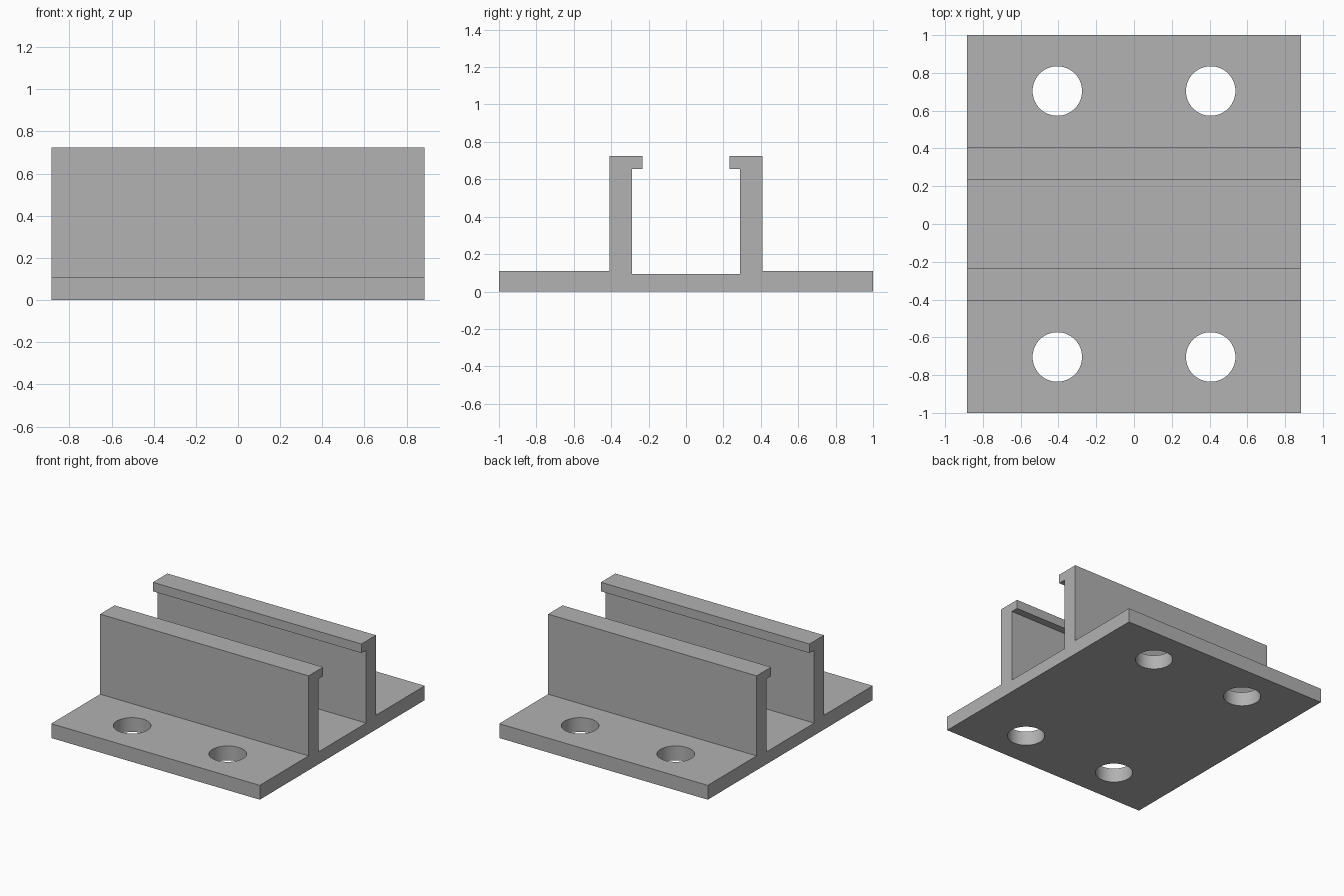
import bpy, bmesh, math
from mathutils import Matrix

cube = bpy.data.objects.get("Cube")
if cube:
    bpy.data.objects.remove(cube, do_unlink=True)

# Single grey material
grey = bpy.data.materials.new("plain grey")
grey.use_nodes = True
colour = (0.445, 0.445, 0.445, 1)
grey.diffuse_color = colour
grey.node_tree.nodes["Principled BSDF"].inputs["Base Color"].default_value = colour

HALF_LENGTH = 0.885


def make_object(name, bm):
    bmesh.ops.recalc_face_normals(bm, faces=bm.faces)
    mesh = bpy.data.meshes.new(name)
    bm.to_mesh(mesh)
    bm.free()
    mesh.materials.append(grey)
    obj = bpy.data.objects.new(name, mesh)
    bpy.context.collection.objects.link(obj)
    return obj


# Rail bracket: mirrored half section (y, z) extruded along x
half = [(1, 0), (1, 0.11), (0.408, 0.11), (0.408, 0.724),
        (0.232, 0.724), (0.232, 0.655), (0.29, 0.655), (0.29, 0.095)]
section = half + [(-y, z) for y, z in reversed(half)]
bm = bmesh.new()
end = bm.faces.new([bm.verts.new((-HALF_LENGTH, y, z)) for y, z in section])
swept = bmesh.ops.extrude_face_region(bm, geom=[end])["geom"]
bmesh.ops.translate(bm, vec=(2 * HALF_LENGTH, 0, 0),
                    verts=[v for v in swept if isinstance(v, bmesh.types.BMVert)])
bracket = make_object("rail_bracket", bm)

# Four bolt holes through the flanges
bm = bmesh.new()
for sx in (-1, 1):
    for sy in (-1, 1):
        bmesh.ops.create_cone(bm, cap_ends=True, segments=64,
                              radius1=0.131, radius2=0.131, depth=0.4,
                              matrix=Matrix.Translation((sx * 0.406, sy * 0.704, 0.05)))
cutter = make_object("bolt_hole_cutter", bm)
cutter.hide_render = True

cut = bracket.modifiers.new("bolt holes", 'BOOLEAN')
cut.operation = 'DIFFERENCE'
cut.solver = 'EXACT'
cut.object = cutter

bpy.ops.object.select_all(action='DESELECT')
bracket.select_set(True)
bpy.context.view_layer.objects.active = bracket
bpy.ops.object.modifier_apply(modifier=cut.name)
bpy.data.objects.remove(cutter, do_unlink=True)
bpy.ops.object.shade_smooth_by_angle(angle=math.radians(30))
